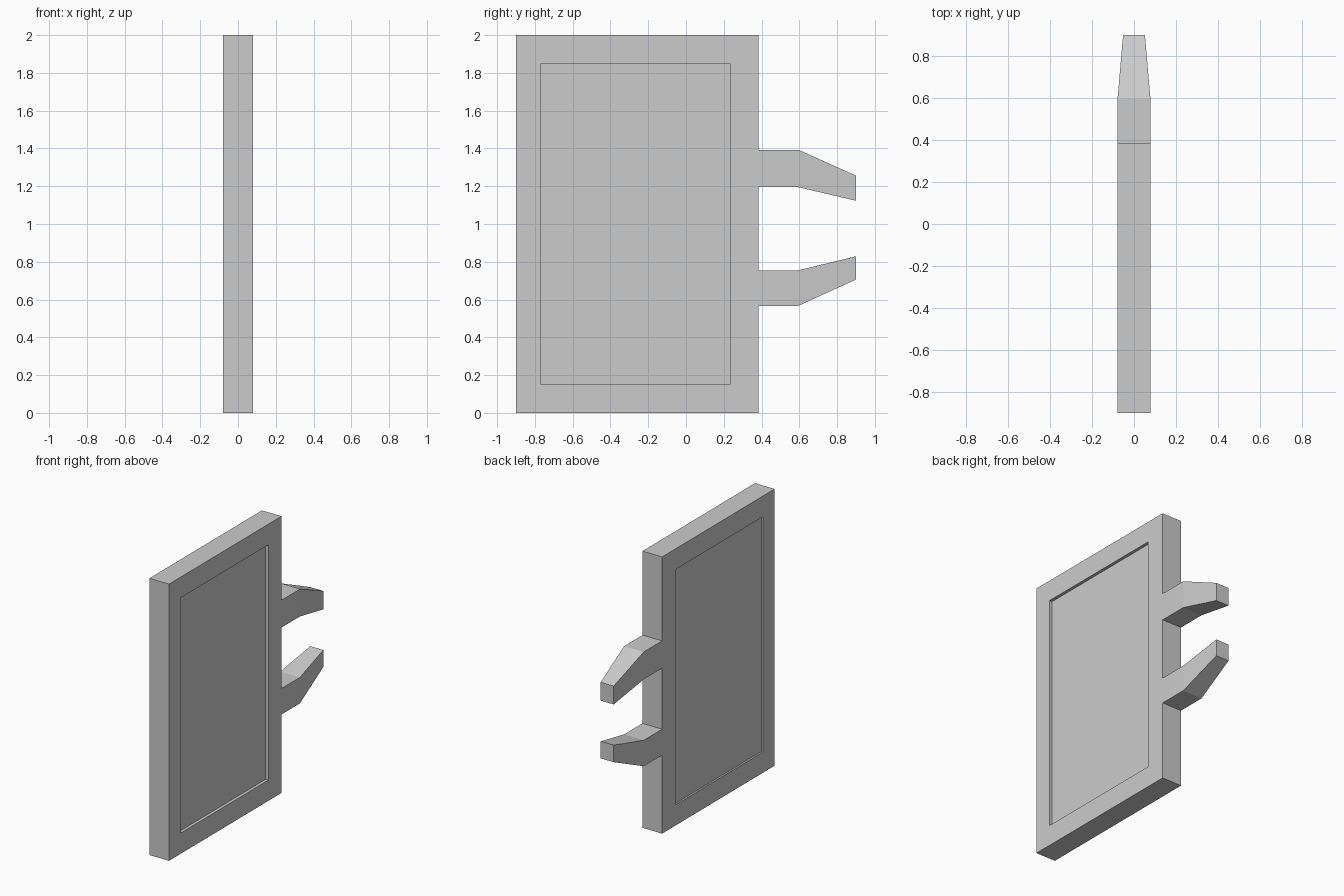
import bpy, bmesh

if "Cube" in bpy.data.objects:
    bpy.data.objects.remove(bpy.data.objects["Cube"])

HALF = 0.0785  # half thickness of the panel


def finish(bm, name):
    bmesh.ops.recalc_face_normals(bm, faces=bm.faces[:])
    mesh = bpy.data.meshes.new(name)
    bm.to_mesh(mesh)
    bm.free()
    obj = bpy.data.objects.new(name, mesh)
    bpy.context.collection.objects.link(obj)
    return obj


# Panel with a shallow recess in each broad face
bm = bmesh.new()
bmesh.ops.create_cube(bm, size=1)
for v in bm.verts:
    v.co.x *= 2 * HALF
    v.co.y = -0.9 if v.co.y < 0 else 0.385
    v.co.z = 0 if v.co.z < 0 else 2
bm.normal_update()
for side, depth in ((1, 0.022), (-1, 0.012)):
    face = next(f for f in bm.faces if f.normal.x * side > 0.9)
    mid = face.calc_center_median()
    bmesh.ops.inset_region(bm, faces=[face], thickness=0.1)
    for v in face.verts:
        v.co.y = -0.767 if v.co.y < mid.y else 0.234
        v.co.z = 0.15 if v.co.z < mid.z else 1.85
    # Second loop forms the recess walls
    bmesh.ops.inset_region(bm, faces=[face], thickness=0)
    for v in face.verts:
        v.co.x -= side * depth
finish(bm, "panel")


# Prongs: rectangular sections (y, bottom z, top z, half width) joined along y
def prong(name, sections):
    bm = bmesh.new()
    rings = [[bm.verts.new(p) for p in
              ((-w, y, lo), (w, y, lo), (w, y, hi), (-w, y, hi))]
             for y, lo, hi, w in sections]
    for a, b in zip(rings, rings[1:]):
        for i in range(4):
            j = (i + 1) % 4
            bm.faces.new((a[i], a[j], b[j], b[i]))
    bm.faces.new(rings[0])
    bm.faces.new(rings[-1])
    finish(bm, name)


prong("upper_prong", [(0.385, 1.195, 1.393, HALF),
                      (0.595, 1.195, 1.393, HALF),
                      (0.9, 1.123, 1.256, 0.052)])
prong("lower_prong", [(0.385, 0.567, 0.755, HALF),
                      (0.595, 0.567, 0.755, HALF),
                      (0.9, 0.706, 0.829, 0.052)])
